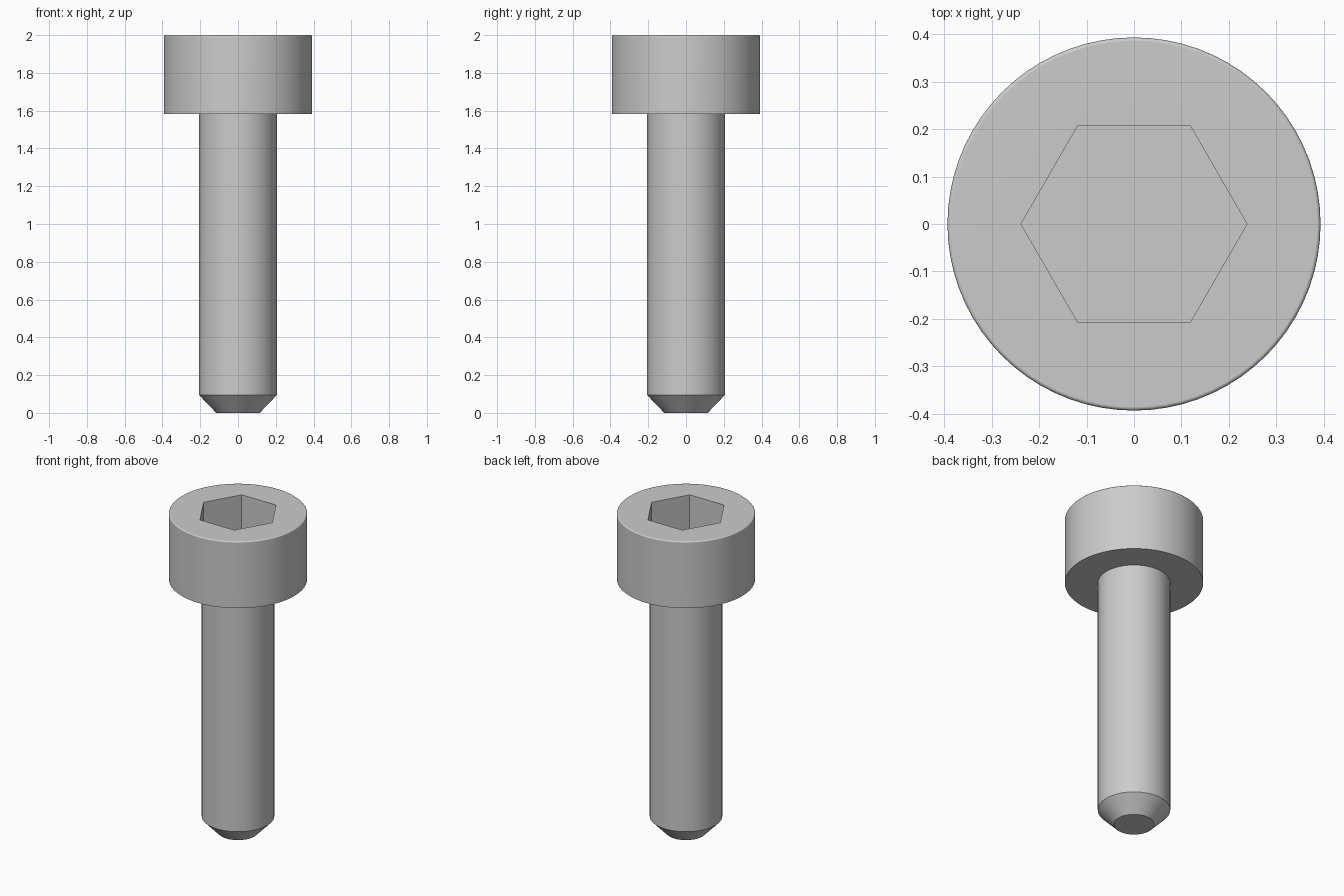
import bpy
import bmesh
from math import pi, cos, sin

SEGMENTS = 72            # multiple of six, so the socket corners land on vertices
SHANK_R, TIP_R = 0.206, 0.115
HEAD_R, HEAD_BASE, TOP = 0.393, 1.583, 2.0
SOCKET_R, SOCKET_DEPTH = 0.238, 0.25
FILLET, FILLET_STEPS = 0.008, 3

cube = bpy.data.objects.get("Cube")
if cube:
    bpy.data.objects.remove(cube, do_unlink=True)

steel = bpy.data.materials.new("light grey steel")
steel.use_nodes = True
steel.diffuse_color = (0.6, 0.6, 0.6, 1)
steel.node_tree.nodes["Principled BSDF"].inputs["Base Color"].default_value = (0.6, 0.6, 0.6, 1)


def circle(radius):
    return lambda angle: radius


def hexagon(radius):
    # Distance to a hexagon's edge, with corners on the x axis
    return lambda angle: radius * cos(pi / 6) / cos(angle % (pi / 3) - pi / 6)


def lathe(name, profile, cap_start=False, cap_end=False):
    """Skin a stack of (outline, height) rings, in order, and cap the ends."""
    bm = bmesh.new()
    rings = []
    for outline, z in profile:
        ring = []
        for i in range(SEGMENTS):
            a = 2 * pi * i / SEGMENTS
            ring.append(bm.verts.new((outline(a) * cos(a), outline(a) * sin(a), z)))
        rings.append(ring)
    for low, high in zip(rings, rings[1:]):
        for i in range(SEGMENTS):
            j = (i + 1) % SEGMENTS
            bm.faces.new((low[i], low[j], high[j], high[i]))
    if cap_start:
        bm.faces.new(rings[0][::-1])
    if cap_end:
        bm.faces.new(rings[-1])

    mesh = bpy.data.meshes.new(name)
    bm.to_mesh(mesh)
    bm.free()
    mesh.materials.append(steel)
    obj = bpy.data.objects.new(name, mesh)
    bpy.context.collection.objects.link(obj)

    bpy.ops.object.select_all(action='DESELECT')
    obj.select_set(True)
    bpy.context.view_layer.objects.active = obj
    bpy.ops.object.shade_smooth_by_angle(angle=pi / 5)
    normals = obj.modifiers.new("Weighted Normals", 'WEIGHTED_NORMAL')
    normals.keep_sharp = True
    return obj


# Shank with a chamfered tip
lathe("shank", [
    (circle(TIP_R), 0),
    (circle(SHANK_R), 0.095),
    (circle(SHANK_R), HEAD_BASE),
], cap_start=True)

# Rounded top rim of the head
rim = []
for step in range(FILLET_STEPS + 1):
    a = pi / 2 * step / FILLET_STEPS
    rim.append((circle(HEAD_R - FILLET * (1 - cos(a))), TOP - FILLET * (1 - sin(a))))

# Cylindrical head with a hexagonal socket
lathe("head", [
    (circle(SHANK_R), HEAD_BASE),
    (circle(HEAD_R), HEAD_BASE),
    *rim,
    (hexagon(SOCKET_R), TOP),
    (hexagon(SOCKET_R), TOP - SOCKET_DEPTH),
], cap_end=True)
